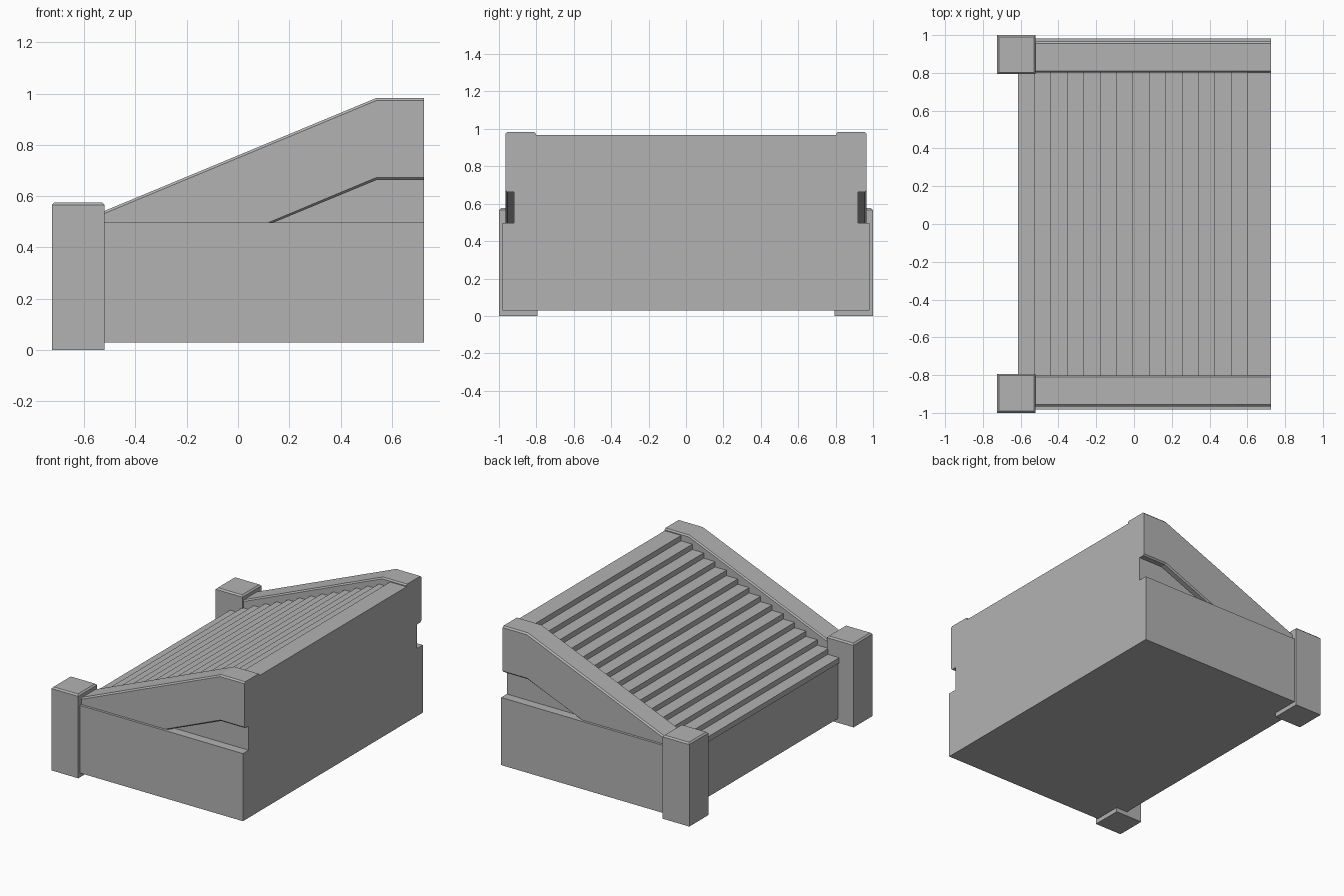
import bpy, bmesh

cube = bpy.data.objects.get("Cube")
if cube:
    bpy.data.objects.remove(cube, do_unlink=True)

stone = bpy.data.materials.new("grey stone")
stone.use_nodes = True
grey = (0.45, 0.45, 0.45, 1)
stone.diffuse_color = grey
stone.node_tree.nodes["Principled BSDF"].inputs["Base Color"].default_value = grey


def loft(name, layers):
    """Join (y, xz profile) layers that share a point count into a closed solid."""
    bm = bmesh.new()
    rings = [[bm.verts.new((x, y, z)) for x, z in prof] for y, prof in layers]
    for a, b in zip(rings, rings[1:]):
        for i in range(len(a)):
            j = (i + 1) % len(a)
            bm.faces.new((a[i], a[j], b[j], b[i]))
    bm.faces.new(rings[0])
    bm.faces.new(rings[-1])
    bmesh.ops.recalc_face_normals(bm, faces=bm.faces)
    mesh = bpy.data.meshes.new(name)
    bm.to_mesh(mesh)
    bm.free()
    mesh.materials.append(stone)
    obj = bpy.data.objects.new(name, mesh)
    bpy.context.collection.objects.link(obj)
    return obj


def post(name, side):
    """Square post with a chamfered top."""
    bm = bmesh.new()
    bmesh.ops.create_cube(bm, size=1)
    for v in bm.verts:
        v.co = (v.co.x * 0.205 - 0.623, v.co.y * 0.207 + side * 0.8965, (v.co.z + 0.5) * 0.576)
    top = [e for e in bm.edges if all(v.co.z > 0.5 for v in e.verts)]
    bmesh.ops.bevel(bm, geom=top, offset=0.01, segments=1, affect='EDGES')
    mesh = bpy.data.meshes.new(name)
    bm.to_mesh(mesh)
    bm.free()
    mesh.materials.append(stone)
    bpy.context.collection.objects.link(bpy.data.objects.new(name, mesh))


BACK, START, FLOOR, LEDGE = 0.725, -0.522, 0.03, 0.497
INNER = 0.803

# Flight of steps, solid down to the underside, with a small lip on the first step
steps, first, run, rise, top = 14, -0.615, 0.0868, 0.0368, 0.967
profile = [(BACK, FLOOR), (first + 0.008, FLOOR),
           (first + 0.008, top - (steps + 1) * rise),
           (first, top - (steps + 1) * rise)]
for i in range(steps + 1):
    z = top - (steps - i) * rise
    profile.append((first + i * run, z))
    profile.append((first + (i + 1) * run if i < steps else BACK, z))
loft("steps", [(-INNER, profile), (INNER, profile)])


def rail_profile(drop):
    """Full side wall above the ledge, its top lowered by drop."""
    return [(START, LEDGE), (BACK, LEDGE), (BACK, 0.983 - drop),
            (0.54, 0.983 - drop), (START, 0.542 - drop)]


def panel_profile(cut):
    """Outer wall skin with the notch at the back; cut chamfers both edges."""
    return [(START, LEDGE), (0.138 - 2 * cut, LEDGE), (0.54, 0.663 + cut),
            (BACK, 0.663 + cut), (BACK, 0.983 - cut),
            (0.54, 0.983 - cut), (START, 0.542 - cut)]


base = [(START, FLOOR), (BACK, FLOOR), (BACK, LEDGE), (START, LEDGE)]

for side, word in ((1, "back"), (-1, "front")):
    # Low plinth, sloping wall, outer skin and corner post on each side
    loft(word + "_plinth", [(side * INNER, base), (side * 0.982, base)])
    loft(word + "_wall", [(side * INNER, rail_profile(0.01)),
                          (side * (INNER + 0.008), rail_profile(0)),
                          (side * 0.92, rail_profile(0))])
    loft(word + "_wall_skin", [(side * 0.92, panel_profile(0)),
                               (side * 0.955, panel_profile(0)),
                               (side * 0.965, panel_profile(0.01))])
    post(word + "_post", side)
